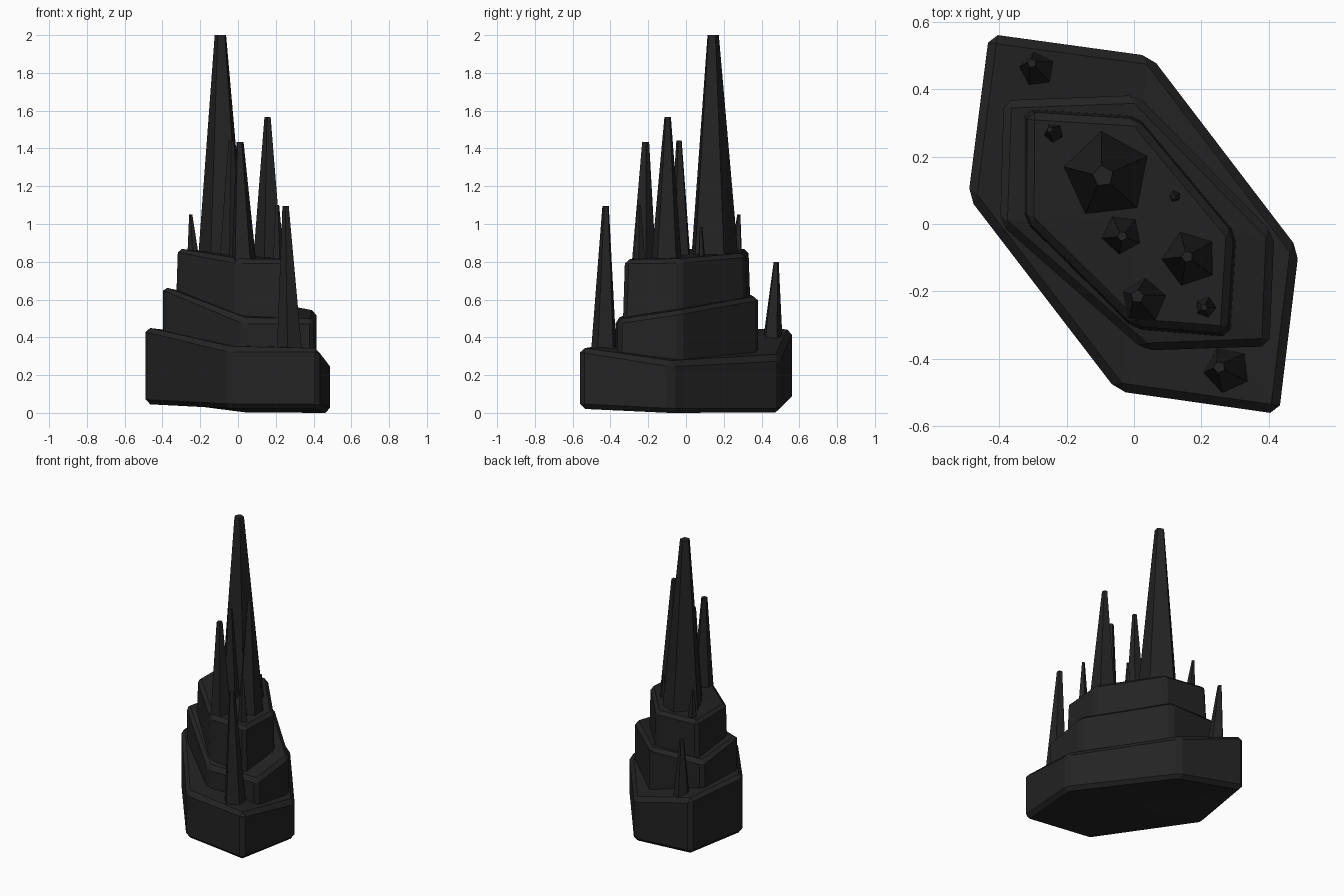
import bpy, bmesh, math

if "Cube" in bpy.data.objects:
    bpy.data.objects.remove(bpy.data.objects["Cube"])

stone = bpy.data.materials.new("dark stone")
stone.diffuse_color = (0.017, 0.017, 0.017, 1)
stone.use_nodes = True
stone.node_tree.nodes["Principled BSDF"].inputs["Base Color"].default_value = stone.diffuse_color


def add_object(name, bm):
    bmesh.ops.recalc_face_normals(bm, faces=bm.faces)
    mesh = bpy.data.meshes.new(name)
    bm.to_mesh(mesh)
    bm.free()
    mesh.materials.append(stone)
    ob = bpy.data.objects.new(name, mesh)
    bpy.context.collection.objects.link(ob)
    return ob


def loft(bm, lower, upper):
    """Closed prism between two rings of points."""
    n = len(lower)
    a = [bm.verts.new(p) for p in lower]
    b = [bm.verts.new(p) for p in upper]
    for i in range(n):
        j = (i + 1) % n
        bm.faces.new((a[i], a[j], b[j], b[i]))
    caps = [bm.faces.new(a[::-1]), bm.faces.new(b)]
    return caps


def tier(name, outline, bottoms, tops, flare, bevel):
    """Six-sided slab with uneven corner heights and chamfered edges."""
    bm = bmesh.new()
    loft(bm,
         [(x * flare, y * flare, z) for (x, y), z in zip(outline, bottoms)],
         [(x, y, z) for (x, y), z in zip(outline, tops)])
    bmesh.ops.bevel(bm, geom=bm.edges[:], offset=bevel, offset_type='OFFSET',
                    segments=1, profile=0.5, affect='EDGES')
    # fan the uneven caps so their facets meet in the middle
    caps = [f for f in bm.faces if abs(f.normal.z) > 0.8 and len(f.verts) >= 6]
    bmesh.ops.poke(bm, faces=caps)
    return add_object(name, bm)


def spike(name, base, r, angle, tip, tip_r, z0, z1):
    """Five-sided leaning spike with a small blunt tip."""
    def ring(c, rad, z):
        return [(c[0] + rad * math.cos(math.radians(angle + 72 * k)),
                 c[1] + rad * math.sin(math.radians(angle + 72 * k)), z)
                for k in range(5)]
    bm = bmesh.new()
    loft(bm, ring(base, r, z0), ring(tip, tip_r, z1))
    return add_object(name, bm)


# Stacked rock tiers (corners run clockwise from back left)
tier("lower_tier",
     [(-.43, .564), (.05, .498), (.489, -.077), (.43, -.564), (-.05, -.496), (-.492, .08)],
     [.065, -.002, -.002, .022, .022, .045],
     [.45, .30, .27, .347, .348, .455], 1.0, .026)
tier("middle_tier",
     [(-.387, .367), (.01, .382), (.416, -.03), (.402, -.363), (.03, -.375), (-.397, 0)],
     [.25, .22, .22, .25, .25, .28],
     [.62, .62, .545, .495, .495, .675], 1.0, .024)
tier("upper_tier",
     [(-.317, .332), (.01, .312), (.295, -.03), (.277, -.325), (0, -.303), (-.318, .01)],
     [.48, .46, .42, .40, .40, .50],
     [.868, .845, .815, .812, .812, .872], 1.04, .022)

# Spikes: base centre, radius, turn, tip centre, tip radius, bottom, top
spikes = [
    ("main_spike", (-.08, .145), .135, 97, (-.092, .142), .032, .80, 2.0),
    ("right_spike", (.165, -.103), .086, 109, (.158, -.097), .018, .79, 1.567),
    ("centre_spike", (-.037, -.030), .063, 47, (-.035, -.036), .015, .79, 1.443),
    ("front_spike", (.030, -.228), .070, 85, (.010, -.215), .020, .78, 1.433),
    ("tiny_spike", (.122, .083), .020, 100, (.118, .080), .007, .79, .985),
    ("small_right_spike", (.213, -.247), .034, 70, (.208, -.248), .010, .78, 1.10),
    ("small_left_spike", (-.236, .268), .033, 120, (-.25, .280), .009, .82, 1.05),
    ("low_front_spike", (.277, -.433), .073, 115, (.253, -.425), .018, .30, 1.095),
    ("low_back_spike", (-.287, .456), .057, 100, (-.303, .477), .014, .36, .80),
]
for s in spikes:
    spike(*s)
